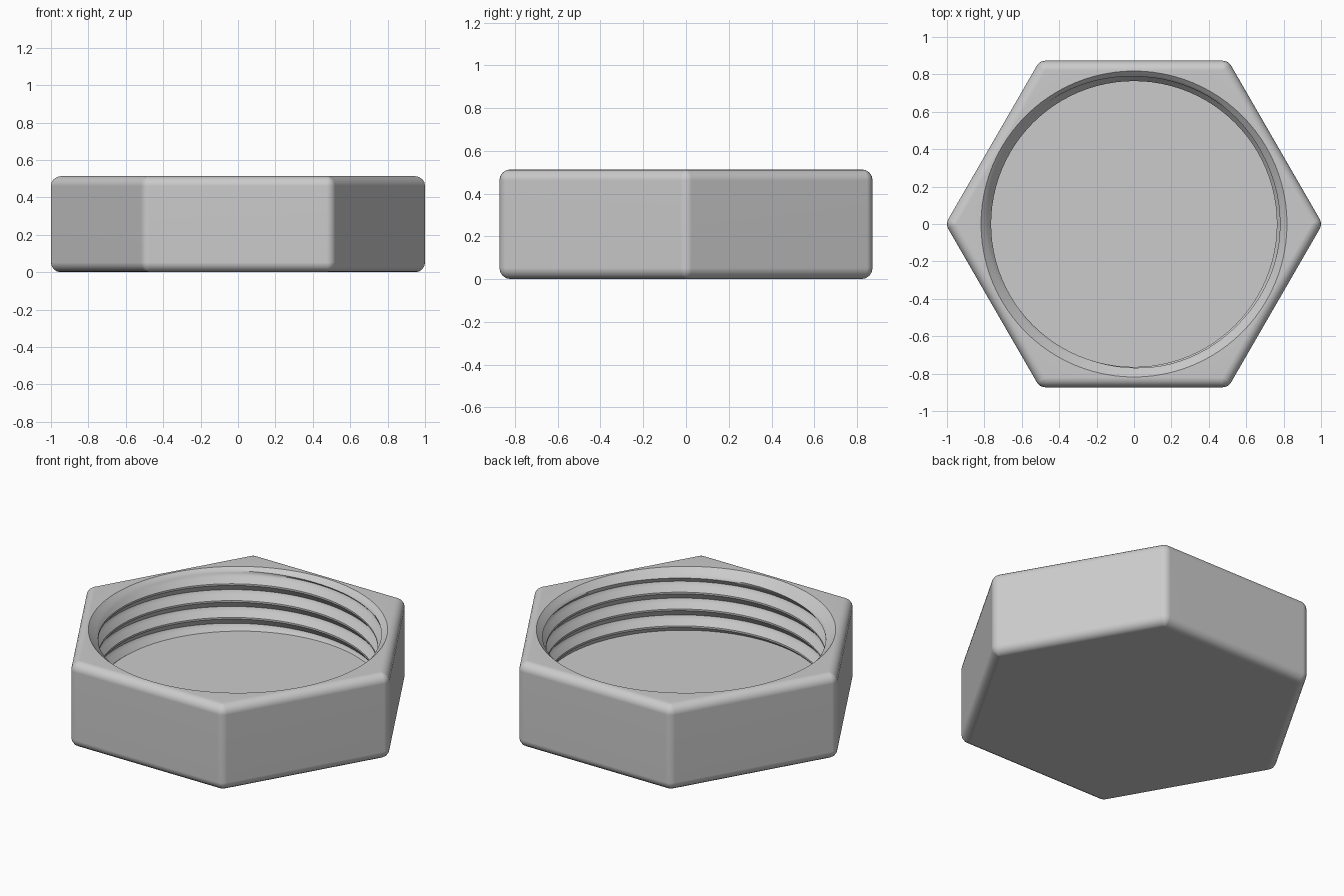
import bpy, bmesh, math

HEIGHT, FLOOR = 0.513, 0.143
FILLET, FILLET_STEPS = 0.052, 4
PITCH, PHASE = 0.1015, 0.42
CREST, ROOT, RIM = 0.764, 0.797, 0.818
STEPS, ROWS = 96, 10          # around the bore, per thread turn

cube = bpy.data.objects.get("Cube")
if cube:
    bpy.data.objects.remove(cube, do_unlink=True)

grey = bpy.data.materials.new("grey metal")
grey.use_nodes = True
grey.diffuse_color = (0.6, 0.6, 0.6, 1)
grey.node_tree.nodes["Principled BSDF"].inputs["Base Color"].default_value = grey.diffuse_color


def make_object(name, bm):
    bmesh.ops.recalc_face_normals(bm, faces=bm.faces)
    mesh = bpy.data.meshes.new(name)
    bm.to_mesh(mesh)
    bm.free()
    mesh.materials.append(grey)
    obj = bpy.data.objects.new(name, mesh)
    bpy.context.collection.objects.link(obj)
    return obj


def hex_ring(bm, z, radius):
    """Hexagon outline at height z, its corners rounded to the radius."""
    ring = []
    for i in range(6):
        middle = i * math.pi / 3
        for k in range(FILLET_STEPS + 1):
            a = middle + (k / FILLET_STEPS - 0.5) * math.pi / 3
            ring.append(bm.verts.new(((1 - FILLET) * math.cos(middle) + radius * math.cos(a),
                                      (1 - FILLET) * math.sin(middle) + radius * math.sin(a), z)))
    return ring


# Hexagonal body with one fillet radius on all edges
bm = bmesh.new()
swings = [k / FILLET_STEPS * math.pi / 2 for k in range(FILLET_STEPS + 1)]
levels = [(FILLET - FILLET * math.cos(s), FILLET * math.sin(s)) for s in swings]
levels += [(HEIGHT - z, r) for z, r in reversed(levels)]
rings = [hex_ring(bm, z, r) for z, r in levels]
for lower, upper in zip(rings, rings[1:]):
    for j in range(len(lower)):
        n = (j + 1) % len(lower)
        bm.faces.new((lower[j], lower[n], upper[n], upper[j]))
bmesh.ops.remove_doubles(bm, verts=bm.verts, dist=0.0002)
bmesh.ops.holes_fill(bm, edges=[e for e in bm.edges if e.is_boundary], sides=0)
body = make_object("hex_cap", bm)


def thread_radius(z, turn):
    """Helical thread, opened out by a chamfer at the mouth."""
    u = (z / PITCH - turn - PHASE) % 1
    rise = min(u / 0.4, 1, max(0, (0.95 - u) / 0.45))
    return max(ROOT + (CREST - ROOT) * rise, RIM + z - HEIGHT)


# Threaded bore, as a cutter whose rows follow the helix
bm = bmesh.new()
top = HEIGHT + 0.02
columns = []
for i in range(STEPS + 1):
    turn = i / STEPS
    angle = turn * math.tau
    column = []
    for row in range(-ROWS, 7 * ROWS):
        z = min(top, max(FLOOR, PITCH * (turn + PHASE + row / ROWS)))
        r = thread_radius(z, turn)
        column.append(bm.verts.new((r * math.cos(angle), r * math.sin(angle), z)))
    columns.append(column)
for a, b in zip(columns, columns[1:]):
    for j in range(len(a) - 1):
        bm.faces.new((a[j], b[j], b[j + 1], a[j + 1]))
bmesh.ops.remove_doubles(bm, verts=bm.verts, dist=0.0002)
bmesh.ops.holes_fill(bm, edges=[e for e in bm.edges if e.is_boundary], sides=0)
bmesh.ops.triangulate(bm, faces=[f for f in bm.faces if len(f.verts) == 4])
cutter = make_object("bore_cutter", bm)
cutter.hide_render = True

# Cut the bore and shade, keeping the large faces flat
cut = body.modifiers.new("bore", 'BOOLEAN')
cut.operation = 'DIFFERENCE'
cut.solver = 'EXACT'
cut.object = cutter
bpy.ops.object.select_all(action='DESELECT')
body.select_set(True)
bpy.context.view_layer.objects.active = body
bpy.ops.object.modifier_apply(modifier=cut.name)
bpy.data.objects.remove(cutter, do_unlink=True)
bpy.ops.object.shade_smooth_by_angle(angle=math.radians(35))
weighted = body.modifiers.new("flat_faces", 'WEIGHTED_NORMAL')
weighted.keep_sharp = True
